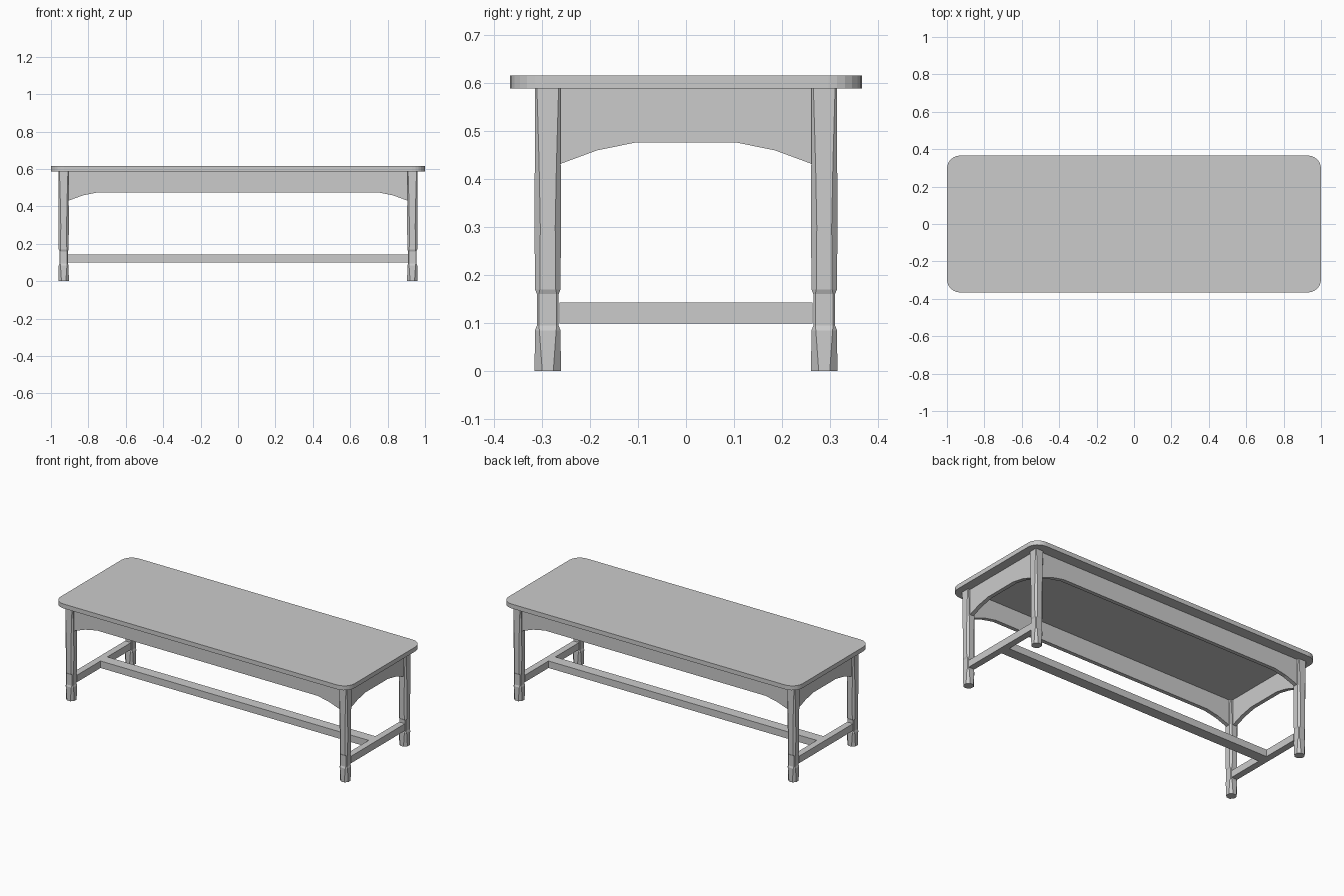
import bpy, math

if "Cube" in bpy.data.objects:
    bpy.data.objects.remove(bpy.data.objects["Cube"])

def add_object(name, verts, faces):
    mesh = bpy.data.meshes.new(name)
    mesh.from_pydata(verts, [], faces)
    mesh.update()
    obj = bpy.data.objects.new(name, mesh)
    bpy.context.collection.objects.link(obj)
    return obj

def loft(name, rings):
    """Skin a stack of equal-length rings and cap both ends."""
    n = len(rings[0])
    verts = [v for ring in rings for v in ring]
    faces = [tuple(reversed(range(n))), tuple(range(len(verts) - n, len(verts)))]
    for k in range(len(rings) - 1):
        for i in range(n):
            j = (i + 1) % n
            faces.append((k*n + i, k*n + j, (k+1)*n + j, (k+1)*n + i))
    return add_object(name, verts, faces)

def box(name, center, size):
    (cx, cy, cz), (sx, sy, sz) = center, [s / 2 for s in size]
    corners = [(-1, -1), (1, -1), (1, 1), (-1, 1)]
    return loft(name, [[(cx + a*sx, cy + b*sy, cz + c*sz) for a, b in corners]
                       for c in (-1, 1)])

def rounded_rect(hx, hy, r, z, steps=6):
    pts = []
    for q, (sx, sy) in enumerate([(1, 1), (-1, 1), (-1, -1), (1, -1)]):
        for s in range(steps + 1):
            a = math.radians(90 * (q + s / steps))
            pts.append((sx*(hx - r) + r*math.cos(a), sy*(hy - r) + r*math.sin(a), z))
    return pts

LEG_X, LEG_Y, LEG_HALF, TOP_Z = 0.932, 0.2875, 0.0275, 0.588

# Table top with rounded corners
loft("table_top", [rounded_rect(1.0, 0.366, 0.07, TOP_Z),
                   rounded_rect(1.0, 0.366, 0.07, 0.615)])

# Chamfered legs: (height, half width, chamfer)
leg_profile = [(0, 0.0275, 0.016), (0.085, 0.0265, 0.009), (0.095, 0.0225, 0.004),
               (0.16, 0.0225, 0.004), (0.17, 0.0265, 0.010), (0.30, 0.0275, 0.012),
               (0.43, 0.0270, 0.009), (TOP_Z, 0.0265, 0.004)]

def leg_ring(cx, cy, z, h, c):
    k = h - c
    pts = [(h, -k), (h, k), (k, h), (-k, h), (-h, k), (-h, -k), (-k, -h), (k, -h)]
    return [(cx + x, cy + y, z) for x, y in pts]

for sx, side in ((-1, "left"), (1, "right")):
    for sy, end in ((-1, "front"), (1, "back")):
        loft(f"{end}_{side}_leg",
             [leg_ring(sx*LEG_X, sy*LEG_Y, *p) for p in leg_profile])

# Aprons: arched boards between the legs
def apron(name, half, flat, offset, along_x, thick=0.024):
    run = half - flat
    arch = [(half, 0.43), (flat + run*0.5, 0.459), (flat, 0.475)]
    outline = ([(-half, TOP_Z)] + [(-u, z) for u, z in arch]
               + arch[::-1] + [(half, TOP_Z)])
    # each board is a row of vertical cross-sections, so it stays clean when concave
    stations = [(-u, z) for u, z in arch] + arch[::-1]
    a, b = offset - thick/2, offset + thick/2
    rings = []
    for u, z in stations:
        sec = [(a, z), (a, TOP_Z), (b, TOP_Z), (b, z)]
        if along_x:
            rings.append([(u, w, h) for w, h in reversed(sec)])
        else:
            rings.append([(w, u, h) for w, h in sec])
    if along_x:
        rings = [r[::-1] for r in rings]
        rings = rings[::-1]
    return loft(name, rings)

inner_x, inner_y = LEG_X - LEG_HALF, LEG_Y - LEG_HALF
for s, end, side in ((-1, "front", "left"), (1, "back", "right")):
    apron(f"{end}_apron", inner_x + 0.004, 0.75, s*LEG_Y, True)
    apron(f"{side}_apron", inner_y + 0.004, 0.107, s*LEG_X, False)
    # End stretchers
    box(f"{side}_stretcher", (s*LEG_X, 0, 0.121), (0.04, 2*inner_y + 0.006, 0.043))

# Long stretcher joining the two ends
box("center_stretcher", (0, 0, 0.121), (2*(LEG_X - 0.02), 0.066, 0.043))

# Consistent outward normals
import bmesh
for obj in bpy.context.collection.objects:
    bm = bmesh.new()
    bm.from_mesh(obj.data)
    bmesh.ops.recalc_face_normals(bm, faces=bm.faces)
    bm.to_mesh(obj.data)
    bm.free()
